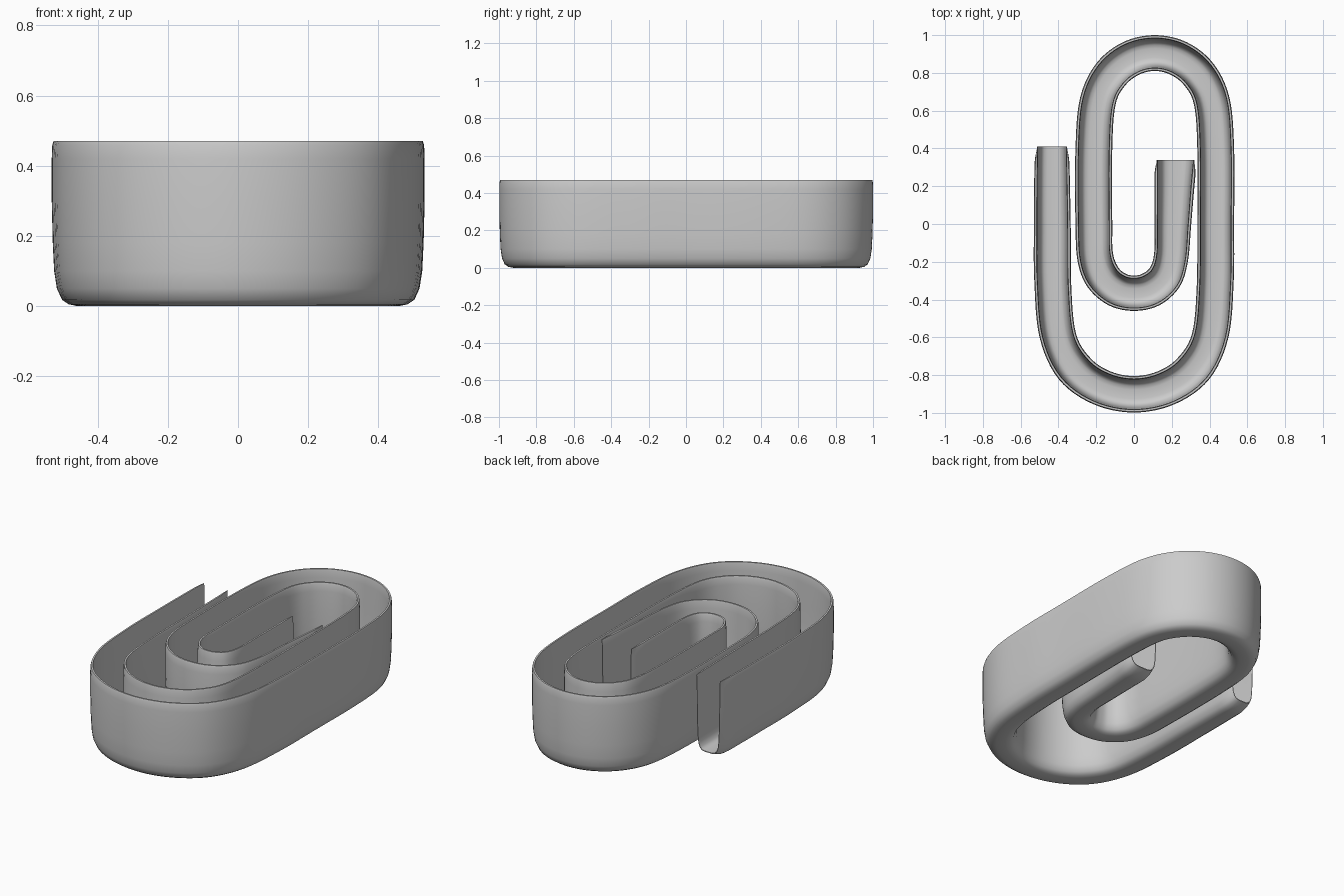
import bpy, bmesh
from mathutils import Vector

if "Cube" in bpy.data.objects:
    bpy.data.objects.remove(bpy.data.objects["Cube"])


def mirrored(half, cx):
    """Complete a symmetric bend from its first half (last item is the apex)."""
    return half + [(2 * cx - a, b, 2 * cx - c, d) for a, b, c, d in reversed(half[:-1])]


# Path stations: outer edge x, y, then inner edge x, y
start = [(-.525, .41, -.343, .41), (-.528, .25, -.34, .25), (-.53, 0, -.335, 0)]
big_bend = mirrored([(-.528, -.3, -.332, -.33), (-.50, -.6, -.307, -.58), (-.40, -.82, -.23, -.71),
                     (-.22, -.952, -.125, -.78), (0, -.998, 0, -.805)], 0)
top_bend = mirrored([(.53, 0, .335, 0), (.53, .4, .335, .4), (.505, .67, .318, .63),
                     (.42, .85, .265, .735), (.28, .962, .19, .792), (.11, 1, .11, .81)], .11)
small_bend = [(-.298, -.2, -.112, -.15), (-.245, -.335, -.083, -.23), (-.135, -.43, -.04, -.265),
              (0, -.46, 0, -.272), (.135, -.43, .04, -.265), (.24, -.335, .085, -.23),
              (.285, -.2, .107, -.15)]
finish = [(.303, 0, .108, 0), (.32, .2, .108, .2), (.335, .34, .105, .34)]
stations = [Vector(s) for s in start + big_bend + top_bend + small_bend + finish]


def smooth(pts, n=6):
    """Catmull-Rom through all stations."""
    ext = [2 * pts[0] - pts[1]] + pts + [2 * pts[-1] - pts[-2]]
    out = []
    for i in range(1, len(ext) - 2):
        p0, p1, p2, p3 = ext[i - 1:i + 3]
        for k in range(n):
            t = k / n
            out.append(.5 * (2 * p1 + (p2 - p0) * t + (2 * p0 - 5 * p1 + 4 * p2 - p3) * t * t
                             + (3 * p1 - p0 - 3 * p2 + p3) * t ** 3))
    out.append(pts[-1])
    return out


# Half of the U-shaped section: (fraction of half width, z), outer skin and matching inner skin
outer = [(0, 0), (.25, 0), (.5, .005), (.7, .018), (.85, .05), (.93, .1), (.97, .18),
         (1, .3), (1, .42), (.985, .458), (.95, .47)]
inner = [(0, .03), (.25, .03), (.45, .034), (.58, .045), (.69, .07), (.74, .11), (.77, .18),
         (.8, .3), (.81, .42), (.825, .458), (.85, .47)]


def section(k):
    """Closed U ring; k draws the outer skin toward the inner one to thin the ends."""
    skin = [(a + (c - a) * k, b + (d - b) * k) for (a, b), (c, d) in zip(outer, inner)]
    right = skin + inner[::-1]
    # walk left outer rim -> bottom -> right rim -> inner floor -> left inner rim
    return ([(-s, z) for s, z in reversed(skin[1:])] + right
            + [(-s, z) for s, z in inner[1:]])


path = smooth(stations)
bm = bmesh.new()
rings = []
for p in path:
    o, i = Vector((p[0], p[1], 0)), Vector((p[2], p[3], 0))
    mid, half = (o + i) / 2, (o - i) / 2
    end_gap = min((p - path[0]).length, (p - path[-1]).length)
    k = .85 * max(0, 1 - end_gap / .15) ** 2
    rings.append([bm.verts.new(mid + half * s + Vector((0, 0, z))) for s, z in section(k)])

n = len(rings[0])
for a, b in zip(rings, rings[1:]):
    for j in range(n):
        bm.faces.new((a[j], a[(j + 1) % n], b[(j + 1) % n], b[j]))

# Close both cut ends with strips between the outer and inner skin
m = len(outer)
for r in (rings[0], rings[-1]):
    skin = r[:2 * m - 1]
    lining = r[2 * m - 1:3 * m - 1] + r[3 * m - 1:]
    lining = lining[::-1]
    for j in range(len(skin) - 1):
        bm.faces.new((skin[j], skin[j + 1], lining[j + 1], lining[j]))
bmesh.ops.recalc_face_normals(bm, faces=bm.faces)

# Paperclip-shaped tray
mesh = bpy.data.meshes.new("paperclip_tray")
bm.to_mesh(mesh)
bm.free()
tray = bpy.data.objects.new("paperclip_tray", mesh)
bpy.context.collection.objects.link(tray)
bpy.context.view_layer.objects.active = tray
tray.select_set(True)
bpy.ops.object.shade_smooth_by_angle(angle=0.7)
